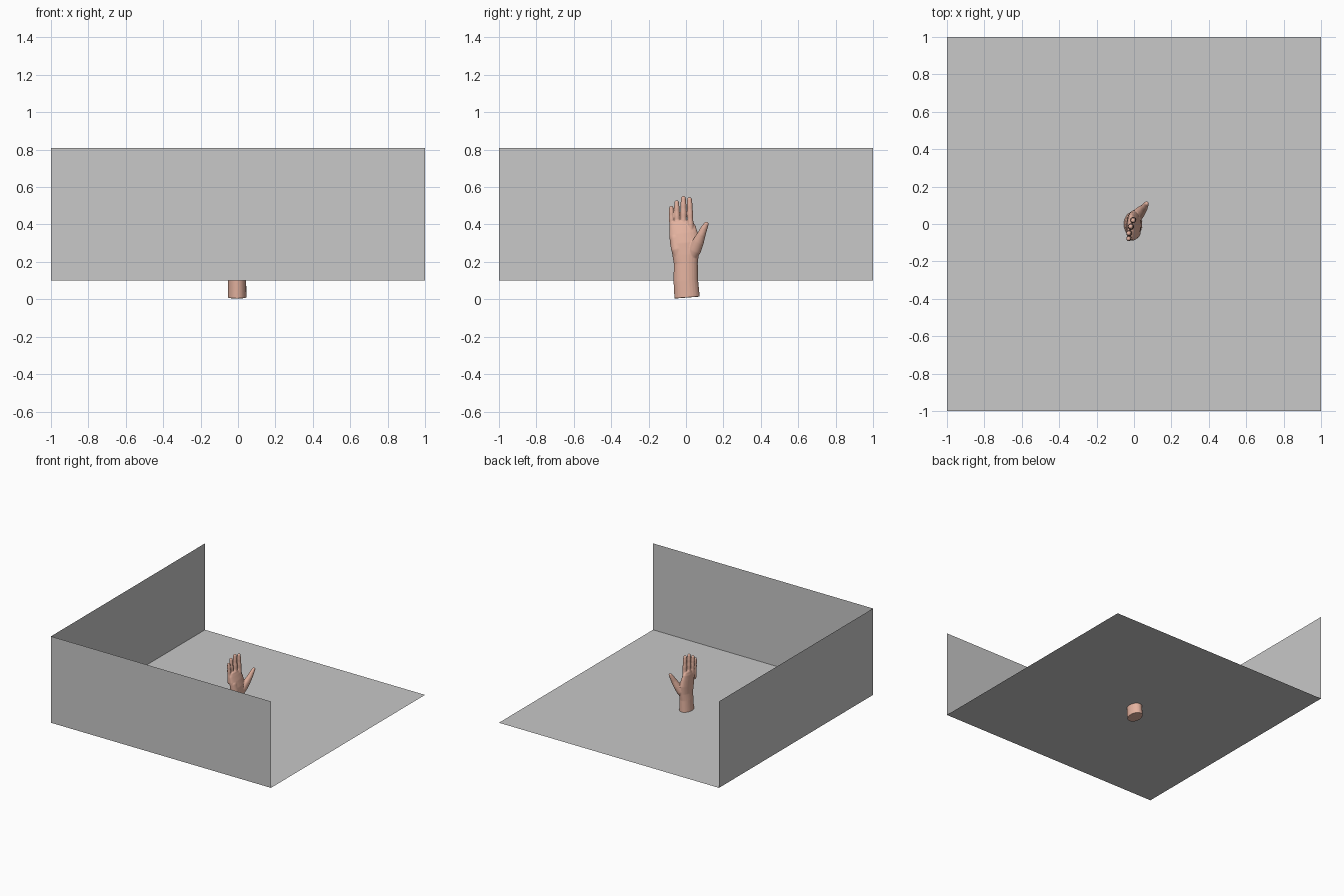
import bpy, bmesh, math
from mathutils import Vector

if "Cube" in bpy.data.objects:
    bpy.data.objects.remove(bpy.data.objects["Cube"])

def material(name, rgb):
    m = bpy.data.materials.new(name)
    m.diffuse_color = (*rgb, 1)
    m.use_nodes = True
    m.node_tree.nodes["Principled BSDF"].inputs["Base Color"].default_value = m.diffuse_color
    return m

GREY = material("grey panel", (0.58, 0.58, 0.58))
SKIN = material("skin", (0.78, 0.45, 0.35))

def add_object(name, bm, mat):
    me = bpy.data.meshes.new(name)
    bm.to_mesh(me)
    bm.free()
    me.materials.append(mat)
    ob = bpy.data.objects.new(name, me)
    bpy.context.collection.objects.link(ob)
    return ob

# Floor and two walls: thin single sheets
def sheet(name, corners):
    bm = bmesh.new()
    bm.faces.new([bm.verts.new(c) for c in corners])
    add_object(name, bm, GREY)

LO, HI = 0.10, 0.81
sheet("floor", [(-1, -1, LO), (1, -1, LO), (1, 1, LO), (-1, 1, LO)])
sheet("front_wall", [(-1, -1, LO), (1, -1, LO), (1, -1, HI), (-1, -1, HI)])
sheet("left_wall", [(-1, 1, LO), (-1, -1, LO), (-1, -1, HI), (-1, 1, HI)])

# Loft of elliptical rings; each section is x, y, z, width radius, thickness radius
def loft(bm, sections, round_tip=True, n=24):
    pts = [Vector(s[:3]) for s in sections]
    rad = [s[3:] for s in sections]
    tan = [(pts[min(i + 1, len(pts) - 1)] - pts[max(i - 1, 0)]).normalized()
           for i in range(len(pts))]
    if round_tip:
        p, r, t = pts[-1], rad[-1], tan[-1]
        for a in (25, 50, 70, 83):
            a = math.radians(a)
            pts.append(p + t * min(r) * math.sin(a))
            rad.append((r[0] * math.cos(a), r[1] * math.cos(a)))
            tan.append(t)
    rings = []
    for p, r, t in zip(pts, rad, tan):
        v = Vector((0, 1, 0)).cross(t).normalized()
        u = t.cross(v)
        rings.append([bm.verts.new(p + u * r[0] * math.cos(k * math.tau / n)
                                   + v * r[1] * math.sin(k * math.tau / n)) for k in range(n)])
    for a, b in zip(rings, rings[1:]):
        for k in range(n):
            j = (k + 1) % n
            bm.faces.new((a[k], a[j], b[j], b[k]))
    bm.faces.new(rings[0][::-1])
    bm.faces.new(rings[-1])

bm = bmesh.new()
# Forearm, wrist and palm
loft(bm, [(-.005, .006, .009, .068, .050), (-.005, -.001, .10, .066, .049),
          (-.003, -.001, .19, .064, .044), (0, -.002, .24, .071, .040),
          (-.002, -.006, .30, .079, .038), (-.008, -.014, .35, .076, .032),
          (-.014, -.018, .39, .069, .024), (-.015, -.018, .405, .062, .019)])
# Fingers: base x, base y, tip x, tip y, tip height, radius
for bx, by, tx, ty, top, r in [(-.024, -.073, -.029, -.079, .503, .0135),
                               (-.022, -.046, -.028, -.050, .532, .0150),
                               (-.014, -.013, -.018, -.014, .555, .0160),
                               (-.004, .026, -.005, .019, .549, .0155)]:
    base, tip = Vector((bx, by, .33)), Vector((tx, ty, top - r))
    shape = [(0, 1.1), (.35, 1.1), (.5, 1.0), (.62, 1.06), (.75, .95), (.84, .98), (1, .82)]
    loft(bm, [(*base.lerp(tip, f), r * k, r * k) for f, k in shape])
# Thumb with its fleshy base
loft(bm, [(.000, .025, .22, .030, .028), (.018, .047, .265, .035, .030),
          (.037, .067, .31, .030, .025), (.052, .084, .35, .022, .020),
          (.060, .097, .38, .018, .016), (.067, .109, .403, .0125, .012)])
# Heel of the palm on the little-finger side
loft(bm, [(.002, -.030, .21, .030, .026), (.008, -.046, .27, .034, .027),
          (.002, -.056, .33, .028, .022)])
hand = add_object("hand", bm, SKIN)

# Fuse the overlapping lofts into one smooth skin
remesh = hand.modifiers.new("fuse", 'REMESH')
remesh.mode = 'VOXEL'
remesh.voxel_size = 0.003
remesh.use_smooth_shade = True
smooth = hand.modifiers.new("soften", 'SMOOTH')
smooth.factor = 0.5
smooth.iterations = 4
